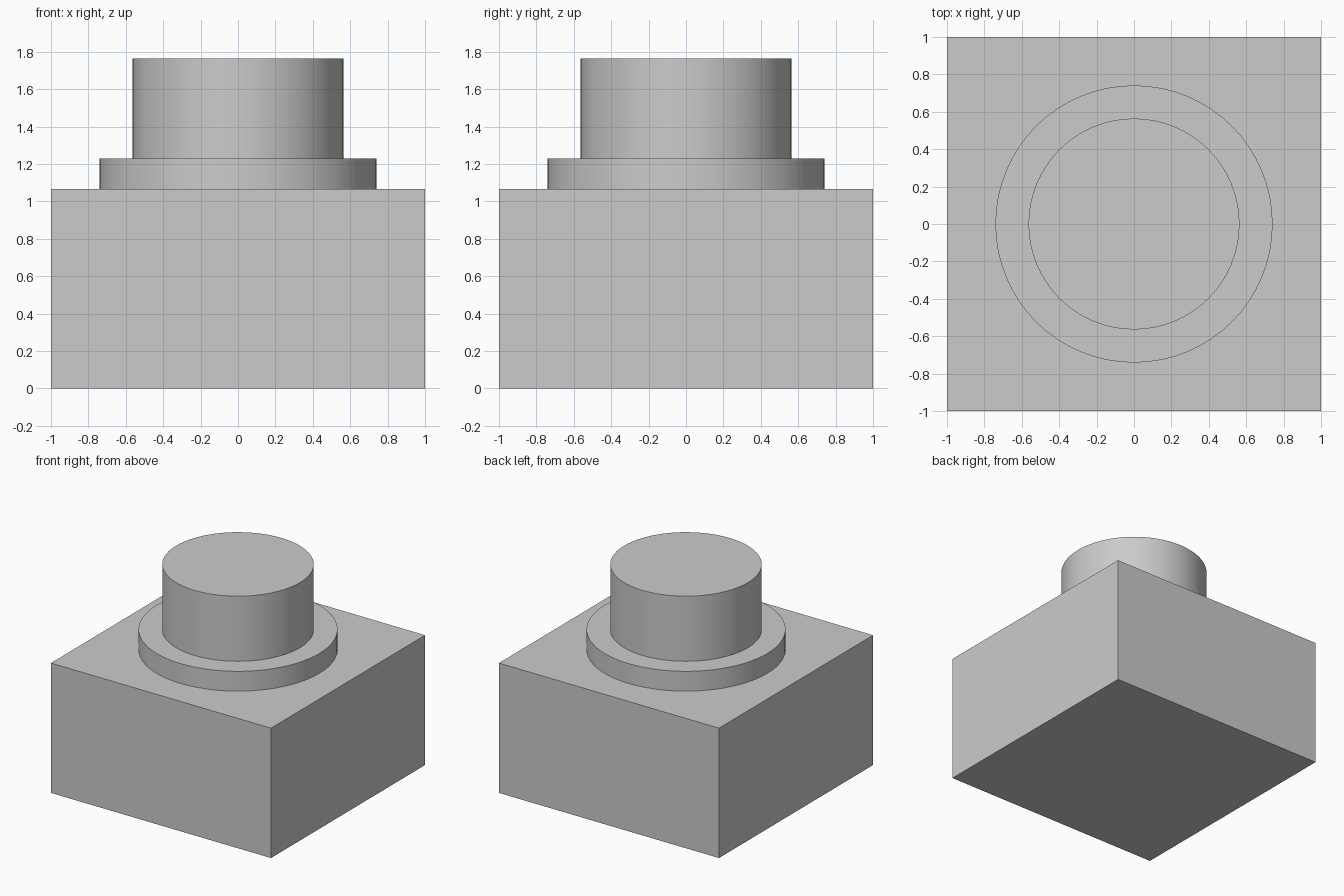
import bpy
import math

cube = bpy.data.objects.get("Cube")
if cube:
    bpy.data.objects.remove(cube, do_unlink=True)

# Single plain grey for every part
grey = bpy.data.materials.new("light_grey")
grey.use_nodes = True
colour = (0.6, 0.6, 0.6, 1.0)
grey.diffuse_color = colour
grey.node_tree.nodes["Principled BSDF"].inputs["Base Color"].default_value = colour

BASE_TOP, COLLAR_TOP, KNOB_TOP = 1.067, 1.23, 1.765


def finish(name):
    obj = bpy.context.object
    obj.name = name
    obj.data.materials.append(grey)
    return obj


def disc(name, radius, bottom, top):
    bpy.ops.mesh.primitive_cylinder_add(
        vertices=64, radius=radius, depth=top - bottom,
        location=(0, 0, (bottom + top) / 2))
    finish(name)
    bpy.ops.object.shade_smooth_by_angle(angle=math.radians(30))


# Square base block
bpy.ops.mesh.primitive_cube_add(size=1, location=(0, 0, BASE_TOP / 2))
base = finish("base_block")
base.scale = (2, 2, BASE_TOP)
bpy.ops.object.transform_apply(location=False, rotation=False, scale=True)

# Wide collar and the round knob standing on it
disc("collar", 0.741, BASE_TOP, COLLAR_TOP)
disc("knob", 0.564, COLLAR_TOP, KNOB_TOP)
